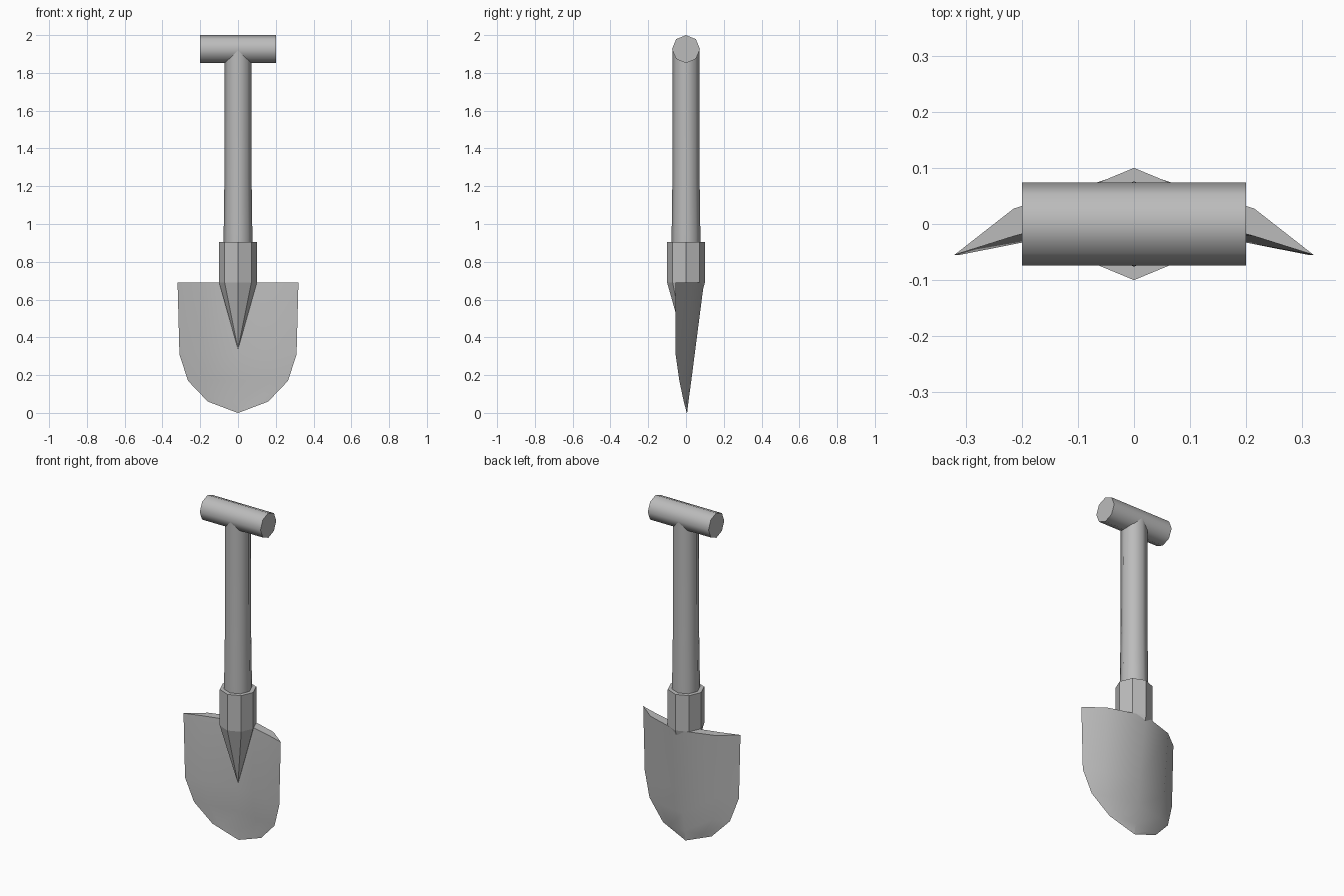
import bpy
from math import sin, cos, pi, radians

cube = bpy.data.objects.get("Cube")
if cube:
    bpy.data.objects.remove(cube, do_unlink=True)

# One plain grey for the whole tool
grey = bpy.data.materials.new("grey")
grey.use_nodes = True
colour = (0.5, 0.5, 0.5, 1)
grey.diffuse_color = colour
grey.node_tree.nodes["Principled BSDF"].inputs["Base Color"].default_value = colour


def loft(name, rings, smooth_angle=None):
    """Skin equal-length closed rings and cap both ends."""
    n = len(rings[0])
    verts = [p for ring in rings for p in ring]
    faces = [(r * n + i, r * n + (i + 1) % n,
              (r + 1) * n + (i + 1) % n, (r + 1) * n + i)
             for r in range(len(rings) - 1) for i in range(n)]
    faces.append(tuple(reversed(range(n))))
    faces.append(tuple(range(len(verts) - n, len(verts))))
    mesh = bpy.data.meshes.new(name)
    mesh.from_pydata(verts, [], faces)
    mesh.materials.append(grey)
    obj = bpy.data.objects.new(name, mesh)
    bpy.context.collection.objects.link(obj)
    bpy.ops.object.select_all(action="DESELECT")
    obj.select_set(True)
    bpy.context.view_layer.objects.active = obj
    if smooth_angle:
        bpy.ops.object.shade_smooth_by_angle(angle=radians(smooth_angle))
    return obj


def octagon(radius, z):
    return [(radius * cos(i * pi / 4), radius * sin(i * pi / 4), z) for i in range(8)]


# Shaft, slightly flared toward the socket
loft("shaft", [octagon(r, z) for r, z in
               ((0.076, 0.8), (0.076, 0.95), (0.072, 1.24), (0.071, 1.92))], 50)

# Cross grip along x
grip = loft("grip", [octagon(0.074, -0.2), octagon(0.074, 0.2)], 50)
grip.rotation_euler.y = pi / 2
grip.location.z = 1.926

# Faceted socket, running down into a spike on the blade
loft("socket", [octagon(0.001, 0.34), octagon(0.1, 0.69), octagon(0.1, 0.905)])


# Curved blade: each row is a lens section with forward-swept edges
def blade_row(z, half, edge_y, back_y, front_y):
    fold = half * 0.67
    fold_back = edge_y + (back_y - edge_y) * 0.55
    fold_front = edge_y + (front_y - edge_y) * 0.37
    return [(-half, edge_y, z), (-fold, fold_front, z), (0, front_y, z),
            (fold, fold_front, z), (half, edge_y, z),
            (fold, fold_back, z), (0, back_y, z), (-fold, fold_back, z)]


blade_rows = [(0.0, 0.002, 0.004, 0.006, 0.005),
              (0.06, 0.16, -0.012, 0.013, 0.004),
              (0.17, 0.265, -0.035, 0.028, 0.002),
              (0.31, 0.31, -0.055, 0.046, 0.0),
              (0.69, 0.32, -0.055, 0.095, 0.035)]
loft("blade", [blade_row(*row) for row in blade_rows], 40)
